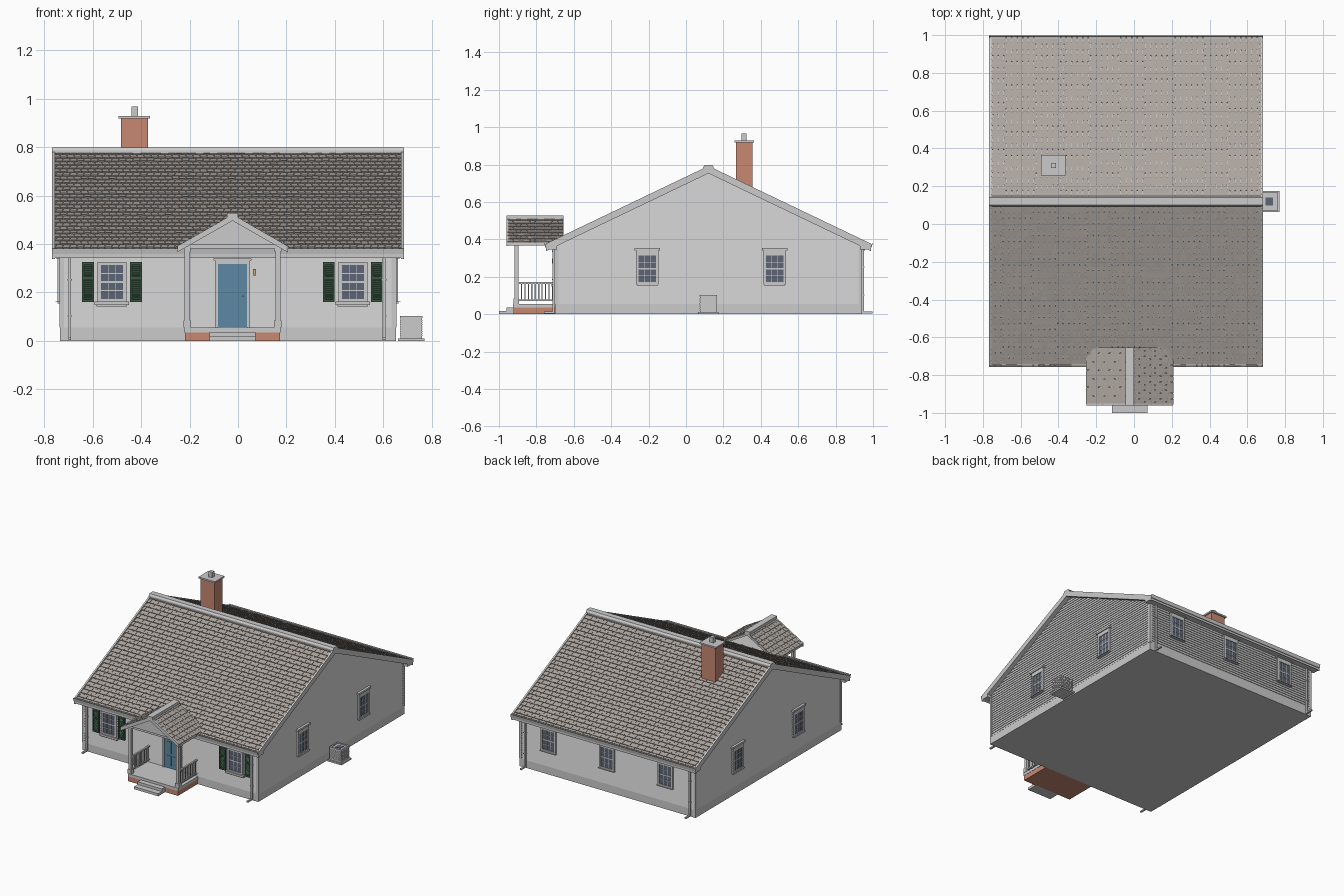
import bpy, bmesh, random
from math import radians
from mathutils import Vector, Matrix

if "Cube" in bpy.data.objects:
    bpy.data.objects.remove(bpy.data.objects["Cube"])

random.seed(4)
parts = {}
I = Matrix.Identity(4)
COL = {"roof": (.42, .38, .35, 1), "brick": (.57, .25, .17, 1), "blue": (.11, .25, .37, 1),
       "green": (.04, .095, .055, 1), "glass": (.11, .13, .18, 1), "brass": (.55, .42, .2, 1)}


def add(name, verts, faces, M=I, col=None):
    vs, fs, _ = parts.setdefault(name, ([], [], col))
    n = len(vs)
    vs.extend(M @ Vector(v) for v in verts)
    fs.extend([i + n for i in f] for f in faces)


def prism(name, pts, axis, a, b, M=I, col=None):
    """Extrude a 2D outline along x (points are y,z) or y (points are x,z)."""
    n = len(pts)
    at = (lambda p, t: (t, p[0], p[1])) if axis == 'x' else (lambda p, t: (p[0], t, p[1]))
    vs = [at(p, a) for p in pts] + [at(p, b) for p in pts]
    fs = [[i, (i + 1) % n, n + (i + 1) % n, n + i] for i in range(n)]
    add(name, vs, fs + [list(range(n)), list(range(n, 2 * n))], M, col)


def box(name, x0, x1, y0, y1, z0, z1, M=I, col=None):
    prism(name, [(y0, z0), (y1, z0), (y1, z1), (y0, z1)], 'x', x0, x1, M, col)


def chevron(c, half, top, slope, t):
    e = top - half * slope
    return [(c - half, e), (c, top), (c + half, e), (c + half, e - t), (c, top - t), (c - half, e - t)]


def shingles(name, o, U, V, rows, cols):
    """Staggered tapered tabs laid over one roof slope."""
    o, U, V = Vector(o), Vector(U), Vector(V)
    N, L, w = U.cross(V).normalized(), U.length, 1 / cols
    for r in range(rows):
        v0, v1 = r / rows, min(1, (r + 1.15) / rows)
        for c in range(cols + 1):
            a = max(0, (c - .5 * (r % 2)) * w)
            b = min(1, (c + 1 - .5 * (r % 2)) * w - .0015 / L)
            if b - a < .1 * w:
                continue
            h = .0085 + random.uniform(-.001, .001)
            vs = [o + U * u + V * v + N * k for u in (a, b)
                  for v, k in ((v0, 0), (v1, 0), (v1, .003), (v0, h))]
            add(name, vs, [(0, 1, 2, 3), (4, 5, 6, 7), (0, 1, 5, 4), (1, 2, 6, 5), (2, 3, 7, 6), (3, 0, 4, 7)],
                I, COL["roof"])


# House layout
X0, X1, Y0, Y1 = -.731, .648, -.697, .937
XC, YC, S, PX = (X0 + X1) / 2, .12, .4785, -.0225


def wall(x, y, deg):
    return Matrix.Translation((x, y, 0)) @ Matrix.Rotation(radians(deg), 4, 'Z')


# Foundation and wall core
box("foundation", X0 - .003, X1 + .003, Y0 - .004, Y1 + .004, 0, .055)
prism("wall_core", [(Y0, .05), (Y1, .05), (Y1, .36), (YC, .755), (Y0, .36)], 'x', X0, X1)

# Lapped siding on four walls
for M, half, top, gable in ((wall(XC, Y0, 0), (X1 - X0) / 2, .365, False),
                            (wall(XC, Y1, 180), (X1 - X0) / 2, .365, False),
                            (wall(X1, YC, 90), .817, .75, True),
                            (wall(X0, YC, -90), .817, .75, True)):
    z, p = .055, .0172
    while z < top - .005:
        z1 = min(z + p, top)
        h0, h1 = [min(half, (.757 - q) / S) if gable else half for q in (z, z1)]
        vs = [(-h0, 0, z), (-h0, -.004, z), (-h1, -.0003, z1), (h0, 0, z), (h0, -.004, z), (h1, -.0003, z1)]
        add("siding", vs, [(0, 1, 2), (3, 4, 5), (0, 1, 4, 3), (1, 2, 5, 4), (2, 0, 3, 5)], M)
        z += p

# Corner boards
for x, sx in ((X0, 1), (X1, -1)):
    for y, sy in ((Y0, 1), (Y1, -1)):
        xs = sorted((x - .005 * sx, x + .014 * sx))
        ys = sorted((y - .005 * sy, y + .014 * sy))
        box("corner_boards", *xs, *ys, .055, .36)

# Main roof: deck, rakes, ridge, shingles
RX0, RX1 = -.767, .684
prism("roof_deck", chevron(YC, .868, .78, S, .022), 'x', RX0 + .002, RX1 - .002)
for a in (RX0, RX1 - .012):
    prism("rake_boards", chevron(YC, .868, .793, S, .04), 'x', a, a + .012)
prism("ridge_cap", [(YC - .028, .772), (YC - .028, .786), (YC - .02, .798), (YC + .02, .798),
                    (YC + .028, .786), (YC + .028, .772)], 'x', RX0, RX1)
shingles("roof_shingles", (RX0 + .004, YC - .87, .364), (RX1 - RX0 - .008, 0, 0), (0, .87, .416), 28, 50)
shingles("roof_shingles", (RX1 - .004, YC + .87, .364), (RX0 - RX1 + .008, 0, 0), (0, -.87, .416), 28, 50)

# Eaves, gutters and downspouts on front and back
for s in (-1, 1):
    def ys(a, b):
        return sorted((YC + s * a, YC + s * b))
    box("eave_fascia", RX0, RX1, *ys(.81, .862), .347, .366)
    g = [(.86, .382), (.86, .358), (.873, .358), (.878, .382), (.875, .382), (.871, .361), (.863, .361), (.863, .382)]
    prism("gutters", [(YC + s * a, z) for a, z in g], 'x', RX0, RX1)
    for x in (-.694, .603):
        box("downspouts", x - .006, x + .006, *ys(.822, .833), .012, .35)
        box("downspouts", x - .006, x + .006, *ys(.822, .878), .005, .015)
        for z in (.1, .25):
            box("downspout_straps", x - .009, x + .009, *ys(.82, .835), z, z + .006)


def window(M, top, sill, sw, header):
    """Casement trim, glass, and a six-over-six grid."""
    box("window_glass", -.047, .047, -.008, 0, .172, .314, M, COL["glass"])
    for s in (-1, 1):
        xs = sorted((s * .046, s * .0595))
        box("window_frames", *xs, -.013, 0, .16, top, M)
    box("window_frames", -.0595, .0595, -.013, 0, .313, top, M)
    box("window_frames", -.0595, .0595, -.013, 0, .16, .173, M)
    for x in (-.0155, .0155):
        box("window_bars", x - .0016, x + .0016, -.0105, 0, .172, .314, M)
    for z, t in ((.208, .0016), (.243, .004), (.278, .0016)):
        box("window_bars", -.046, .046, -.0105, 0, z - t, z + t, M)
    box("window_sills", -sw, sw, -.022, 0, sill + .006, .162, M)
    box("window_sills", -sw + .008, sw - .008, -.014, 0, sill, sill + .006, M)
    if header:
        box("window_headers", -.068, .068, -.02, 0, top, .353, M)


def shutter(M, c):
    a, b = c - .0245, c + .0245
    box("shutters", a, b, -.008, 0, .16, .325, M, COL["green"])
    for x in (a, b - .008):
        box("shutters", x, x + .008, -.016, 0, .16, .325, M, COL["green"])
    for z, h in ((.16, .012), (.253, .01), (.313, .012)):
        box("shutters", a, b, -.016, 0, z, z + h, M, COL["green"])
    for z0, n in ((.173, 9), (.264, 6)):
        for i in range(n):
            z = z0 + i * .0086
            prism("shutter_slats", [(-.007, z + .008), (-.014, z + .001), (-.014, z), (-.007, z)],
                  'x', a + .007, b - .007, M, COL["green"])


# Windows
for x in (-.52, .474):
    M = wall(x, Y0, 0)
    window(M, .325, .142, .071, False)
    for c in (-.0995, .0995):
        shutter(M, c)
for x in (.42, -.04, -.5):
    window(wall(x, Y1, 180), .34, .155, .064, True)
for y in (-.207, .474):
    window(wall(X1, y, 90), .34, .155, .064, True)
    window(wall(X0, y, -90), .34, .155, .064, True)

# Front door with panels, trim, knob and lamp
D = wall(PX, Y0, 0)
box("front_door", -.06, .06, -.009, 0, .057, .318, D, COL["blue"])
for c in (-.027, .027):
    for z0, z1 in ((.075, .145), (.16, .245), (.26, .305)):
        box("front_door", c - .019, c + .019, -.0115, 0, z0, z1, D, COL["blue"])
for s in (-1, 1):
    box("door_trim", *sorted((s * .06, s * .073)), -.014, 0, .055, .33, D)
box("door_trim", -.073, .073, -.014, 0, .318, .332, D)
box("door_trim", -.079, .079, -.02, 0, .332, .341, D)
box("door_knob", .041, .047, -.02, 0, .182, .188, D, COL["brass"])
box("wall_lamp", .084, .097, -.02, 0, .27, .297, D, COL["brass"])

# Porch base and steps
box("porch_brick", PX - .196, PX + .196, -.922, Y0, 0, .035, I, COL["brick"])
box("porch_slab", PX - .198, PX + .198, -.924, Y0, .035, .055)
box("steps", PX - .095, PX + .095, -1, -.92, 0, .018)
box("steps", PX - .095, PX + .095, -.96, -.92, .018, .037)

# Porch posts, railings and beams
for s in (-1, 1):
    x = PX + s * .187
    for name, h, z0, z1 in (("porch_posts", .0105, .055, .385), ("post_bases", .015, .055, .085),
                            ("post_caps", .014, .37, .385)):
        box(name, x - h, x + h, -.907 - h, -.907 + h, z0, z1)
    box("railings", x - .006, x + .006, -.9, Y0, .163, .172)
    box("railings", x - .005, x + .005, -.9, Y0, .07, .078)
    for i in range(10):
        y = -.88 + i * .0185
        box("balusters", x - .003, x + .003, y - .003, y + .003, .075, .165)
    box("porch_beams", x - .012, x + .012, -.92, Y0, .382, .4)
box("porch_beams", PX - .199, PX + .199, -.922, -.895, .382, .4)
box("porch_ceiling", PX - .19, PX + .19, -.9, Y0, .392, .398)
prism("porch_pediment", [(PX - .19, .398), (PX + .19, .398), (PX, .505)], 'y', -.93, -.915)

# Porch roof
PS = .13 / .227
prism("porch_roof_deck", chevron(PX, .226, .512, PS, .014), 'y', -.957, -.655)
prism("porch_rakes", chevron(PX, .228, .522, PS, .026), 'y', -.96, -.95)
box("porch_ridge_cap", PX - .022, PX + .022, -.96, -.655, .504, .527)
shingles("porch_shingles", (PX - .228, -.655, .383), (0, -.3, 0), (.228, 0, .13), 8, 10)
shingles("porch_shingles", (PX + .228, -.955, .383), (0, .3, 0), (-.228, 0, .13), 8, 10)

# Chimney
box("chimney", -.482, -.371, .267, .355, .6, .92, I, COL["brick"])
box("chimney_cap", -.492, -.362, .258, .364, .918, .929)
box("chimney_flue", -.44, -.412, .297, .323, .925, .967)

# Outdoor cooling unit
box("cooling_pad", .66, .77, .063, .175, 0, .011)
box("cooling_unit", .67, .76, .074, .164, .011, .096)
for i in range(8):
    z = .02 + i * .009
    box("cooling_grille", .668, .762, .072, .166, z, z + .004)
for a, b in ((.668, .678), (.752, .762)):
    box("cooling_lid", a, b, .072, .166, .094, .102)
for a, b in ((.072, .082), (.156, .166)):
    box("cooling_lid", .668, .762, a, b, .094, .102)
box("cooling_fan", .695, .735, .099, .139, .094, .099, I, COL["glass"])

# Create the objects
mats = {}
for name, (vs, fs, col) in parts.items():
    me = bpy.data.meshes.new(name)
    me.from_pydata(vs, [], fs)
    bm = bmesh.new()
    bm.from_mesh(me)
    bmesh.ops.recalc_face_normals(bm, faces=bm.faces)
    bm.to_mesh(me)
    bm.free()
    if col:
        if col not in mats:
            mats[col] = bpy.data.materials.new(name + "_paint")
            mats[col].diffuse_color = col
        me.materials.append(mats[col])
    bpy.context.collection.objects.link(bpy.data.objects.new(name, me))

for m in bpy.data.materials:
    if m.users and not m.is_grease_pencil:
        m.use_nodes = True
        m.node_tree.nodes["Principled BSDF"].inputs["Base Color"].default_value = m.diffuse_color
